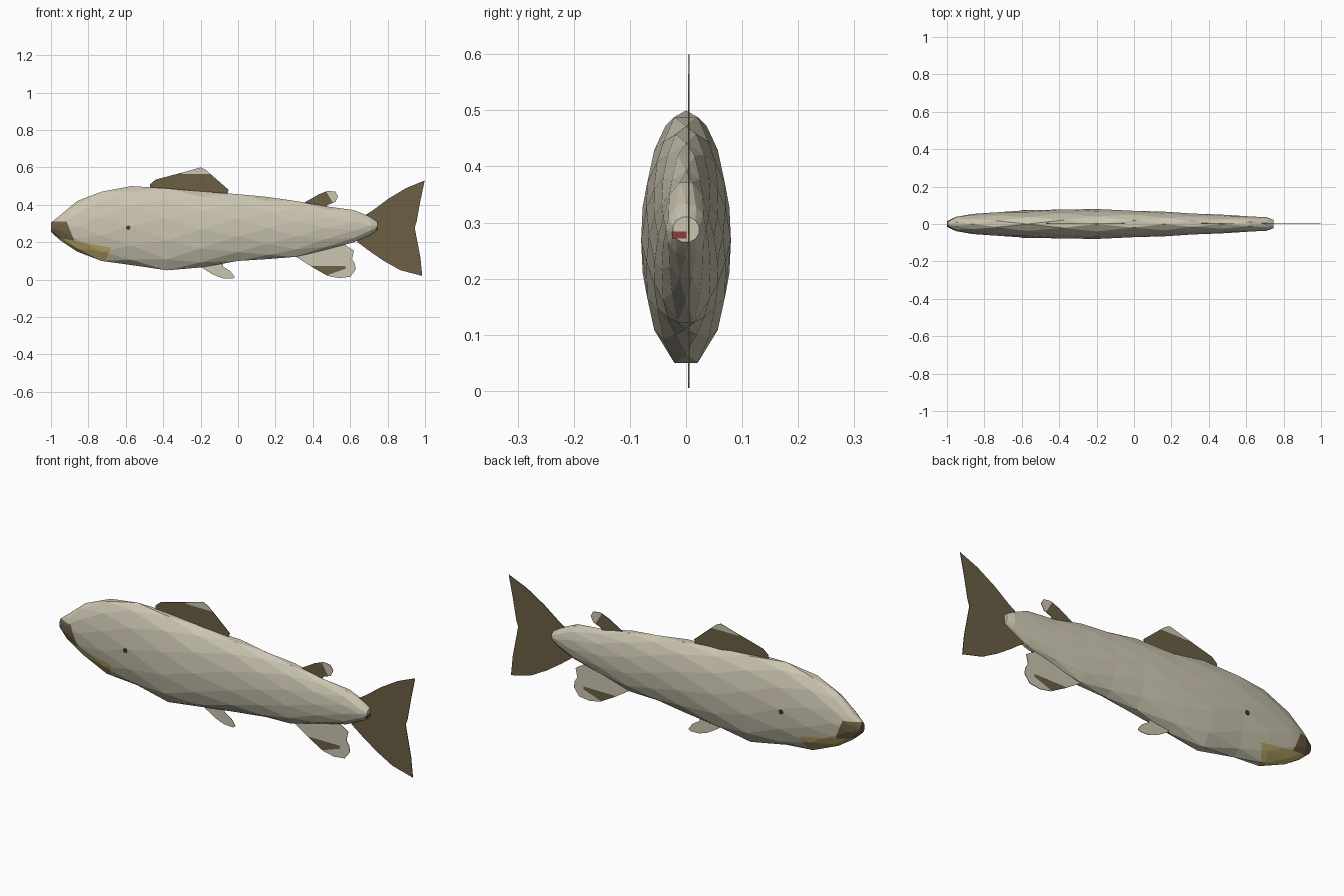
import bpy, bmesh, math
from mathutils import Vector

if "Cube" in bpy.data.objects:
    bpy.data.objects.remove(bpy.data.objects["Cube"])


def mat(name, rgb):
    m = bpy.data.materials.new(name)
    m.diffuse_color = (*rgb, 1)
    m.use_nodes = True
    m.node_tree.nodes["Principled BSDF"].inputs["Base Color"].default_value = m.diffuse_color
    return m


cream = mat("cream", (0.60, 0.56, 0.44))
brown = mat("dark brown", (0.15, 0.115, 0.06))
yellow = mat("mustard yellow", (0.47, 0.38, 0.13))
dark = mat("eye dark", (0.05, 0.05, 0.035))
red = mat("dull red", (0.25, 0.05, 0.04))


def finish(name, bm, mats):
    bmesh.ops.recalc_face_normals(bm, faces=bm.faces[:])
    me = bpy.data.meshes.new(name)
    bm.to_mesh(me)
    bm.free()
    for m in mats:
        me.materials.append(m)
    ob = bpy.data.objects.new(name, me)
    bpy.context.collection.objects.link(ob)
    return ob


def cut(bm, co, no):
    bmesh.ops.bisect_plane(bm, geom=bm.verts[:] + bm.edges[:] + bm.faces[:],
                           dist=1e-5, plane_co=co, plane_no=no)


# Body: staggered low-poly rings (x, bottom z, top z, half width)
SIDES = 12
rings = [(-1.0, .255, .305, .015), (-.95, .21, .345, .040), (-.86, .15, .42, .054),
         (-.73, .10, .47, .065), (-.57, .078, .50, .074), (-.38, .05, .488, .080),
         (-.20, .065, .472, .080), (0.0, .10, .457, .073), (.16, .11, .442, .066),
         (.31, .122, .42, .058), (.47, .16, .392, .050), (.62, .20, .372, .042),
         (.71, .24, .335, .036), (.745, .265, .31, .024)]
bm = bmesh.new()
loops = []
for i, (x, lo, hi, w) in enumerate(rings):
    off = 0.5 * (i % 2)
    k = 1 / math.cos(math.pi / SIDES) if i % 2 else 1
    loop = []
    for j in range(SIDES):
        a = 2 * math.pi * (j + off) / SIDES
        loop.append(bm.verts.new((x, w * math.sin(a),
                                  (lo + hi) / 2 + (hi - lo) / 2 * k * math.cos(a))))
    loops.append(loop)
for i in range(len(loops) - 1):
    a, b = loops[i], loops[i + 1]
    for j in range(SIDES):
        n = (j + 1) % SIDES
        if i % 2 == 0:
            bm.faces.new((a[j], a[n], b[j]))
            bm.faces.new((a[n], b[n], b[j]))
        else:
            bm.faces.new((a[j], a[n], b[n]))
            bm.faces.new((a[j], b[n], b[j]))
bm.faces.new(loops[0])
bm.faces.new(loops[-1])

# Snout and throat colours, cut into the body
throat_co, throat_no = Vector((-.95, 0, .222)), Vector((.19, 0, 1))
snout_co, snout_no = Vector((-.90, 0, .27)), Vector((1, 0, .4))
lip_co, lip_no = Vector((-1, 0, .31)), Vector((0, 0, 1))
back_co, back_no = Vector((-.70, 0, .12)), Vector((1, 0, -.4))
for co, no in ((throat_co, throat_no), (snout_co, snout_no), (lip_co, lip_no), (back_co, back_no)):
    cut(bm, co, no)
for f in bm.faces:
    c = f.calc_center_median()
    if (c - throat_co).dot(throat_no) < 0:
        if (c - back_co).dot(back_no) < 0:
            f.material_index = 2
    elif (c - snout_co).dot(snout_no) < 0 and c.z < .31:
        f.material_index = 1
finish("body", bm, [cream, brown, yellow])


# Fins: thin flat outlines in the xz plane, with an optional patch rule
def fin(name, pts, mats, cuts=(), rule=None, y=.005, t=.003):
    bm = bmesh.new()
    f = bm.faces.new([bm.verts.new((x, y - t / 2, z)) for x, z in pts])
    r = bmesh.ops.extrude_face_region(bm, geom=[f])
    bmesh.ops.translate(bm, vec=(0, t, 0),
                        verts=[v for v in r["geom"] if isinstance(v, bmesh.types.BMVert)])
    if f.is_valid and len(bm.faces) == len(pts) + 1:
        bm.faces.new([v for v in bm.verts if v.co.y < y][:len(pts)])
    bmesh.ops.triangulate(bm, faces=bm.faces[:])
    for (x, z), (nx, nz) in cuts:
        cut(bm, (x, 0, z), (nx, 0, nz))
    if rule:
        for f in bm.faces:
            c = f.calc_center_median()
            f.material_index = int(rule(c.x, c.z))
    return finish(name, bm, mats)


fin("tail_fin", [(.64, .20), (.70, .155), (.78, .10), (.87, .05), (.985, .02), (.975, .12),
                 (.95, .25), (.945, .28), (.955, .31), (.975, .42), (.998, .53), (.90, .49),
                 (.80, .43), (.72, .37), (.64, .32)], [brown])

fin("dorsal_fin", [(-.47, .47), (-.47, .51), (-.44, .535), (-.30, .572), (-.20, .60), (-.17, .585),
                   (-.05, .48), (-.06, .45)], [brown, cream],
    cuts=[((-.28, .565), (0, 1)), ((-.30, .57), (1, 0))],
    rule=lambda x, z: z > .565 and x > -.30)

fin("adipose_fin", [(.34, .39), (.36, .415), (.43, .455), (.48, .475), (.52, .47), (.535, .445),
                    (.52, .415), (.48, .40), (.46, .37)], [brown, cream],
    cuts=[((.49, .44), (1, .6))],
    rule=lambda x, z: (x - .49) + .6 * (z - .44) > 0)

fin("anal_fin", [(.29, .135), (.40, .065), (.48, .02), (.54, .008), (.60, .015), (.63, .055),
                 (.625, .085), (.61, .11), (.62, .155), (.55, .20), (.40, .17)], [cream, brown],
    cuts=[((.5, .072), (0, 1)), ((.575, .05), (1, 0)), ((.5, .032), (-.35, 1))],
    rule=lambda x, z: z < .072 and x < .575 and (z - .032) - .35 * (x - .5) > 0)

fin("pelvic_fin", [(-.20, .085), (-.19, .062), (-.13, .025), (-.08, .007), (-.03, .005),
                   (-.018, .014), (-.04, .045), (-.08, .07), (-.08, .10)], [cream])

# Eyes: one small dark disc on each side
for side, name in ((-1, "left_eye"), (1, "right_eye")):
    bpy.ops.mesh.primitive_cylinder_add(vertices=8, radius=.012, depth=.009,
                                        location=(-.587, side * .071, .278),
                                        rotation=(math.pi / 2, 0, 0))
    bpy.context.object.name = name
    bpy.context.object.data.materials.append(dark)

# Red mark at the tail root
bpy.ops.mesh.primitive_cube_add(size=1, location=(.743, -.012, .278))
mark = bpy.context.object
mark.name = "tail_root_mark"
mark.scale = (.008, .026, .012)
mark.data.materials.append(red)
